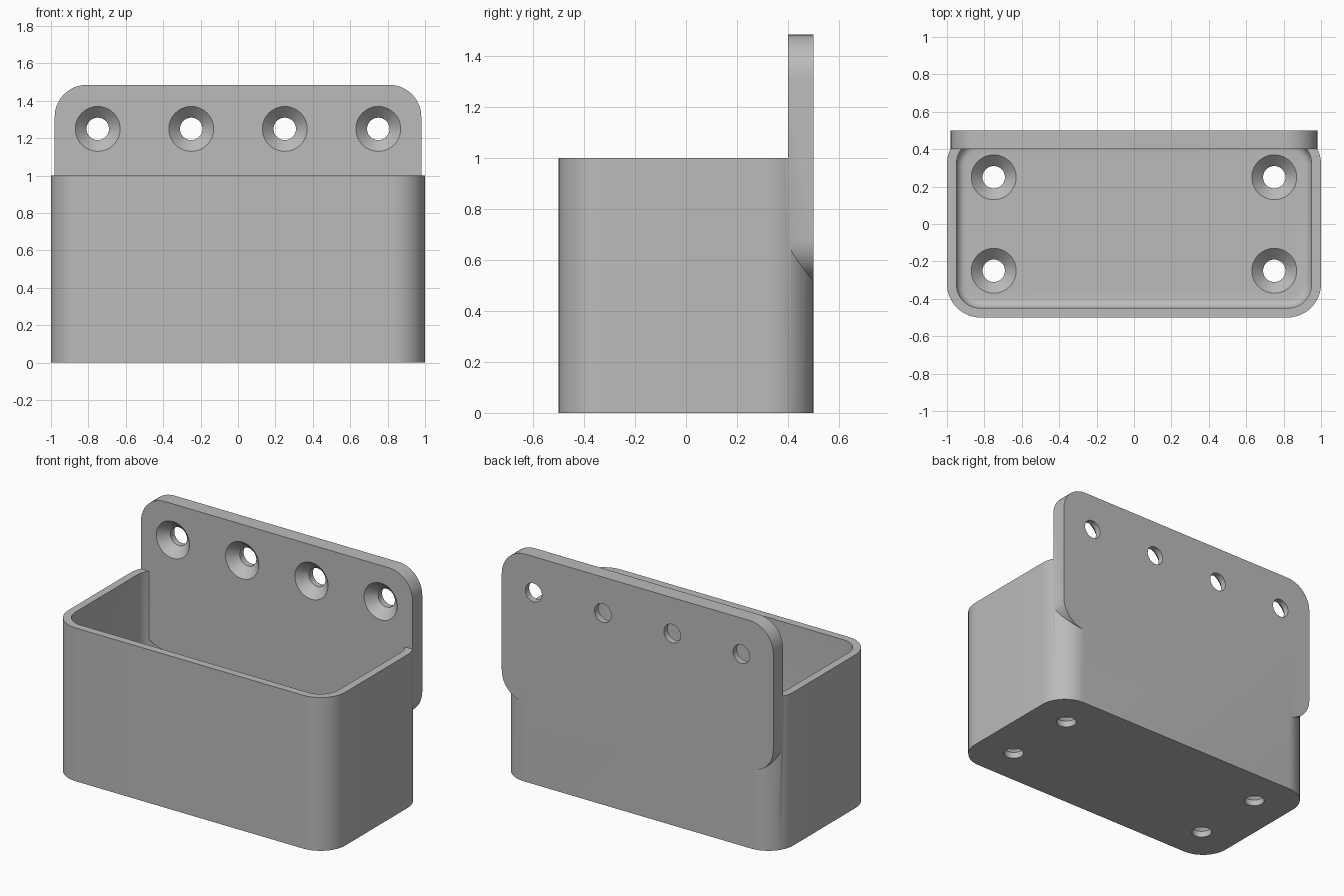
import bpy, bmesh, math
from mathutils import Matrix, Vector

cube = bpy.data.objects.get("Cube")
if cube:
    bpy.data.objects.remove(cube, do_unlink=True)

grey = bpy.data.materials.new("plain_grey")
grey.use_nodes = True
grey.diffuse_color = (0.5, 0.5, 0.5, 1)
grey.node_tree.nodes["Principled BSDF"].inputs["Base Color"].default_value = grey.diffuse_color


def finish(name, bm):
    bmesh.ops.recalc_face_normals(bm, faces=bm.faces)
    mesh = bpy.data.meshes.new(name)
    bm.to_mesh(mesh)
    bm.free()
    mesh.materials.append(grey)
    obj = bpy.data.objects.new(name, mesh)
    bpy.context.collection.objects.link(obj)
    return obj


def rounded_slab(name, width, depth, radius, height, matrix, fillet=0):
    """Rounded rectangle extruded along its own z, with an optional bottom fillet."""
    bm = bmesh.new()
    ring = []
    steps = 12
    for k, (sx, sy) in enumerate(((1, 1), (-1, 1), (-1, -1), (1, -1))):
        for i in range(steps + 1):
            a = math.pi / 2 * (k + i / steps)
            ring.append(bm.verts.new((sx * (width / 2 - radius) + radius * math.cos(a),
                                      sy * (depth / 2 - radius) + radius * math.sin(a), 0)))
    base = bm.faces.new(ring)
    top = bmesh.ops.extrude_face_region(bm, geom=[base], use_keep_orig=True)
    bmesh.ops.translate(bm, vec=(0, 0, height),
                        verts=[v for v in top["geom"] if isinstance(v, bmesh.types.BMVert)])
    if fillet:
        edges = [e for e in bm.edges if all(v.co.z < 1e-5 for v in e.verts)]
        bmesh.ops.recalc_face_normals(bm, faces=bm.faces)
        bmesh.ops.bevel(bm, geom=edges, offset=fillet, segments=6, profile=0.5, affect='EDGES')
    bm.transform(matrix)
    return finish(name, bm)


def screw_cutter(name, matrix):
    """Countersunk screw hole: local z = 0 is the open face, -z goes into it."""
    bm = bmesh.new()
    profile = ((0.06, -0.2), (0.06, -0.06), (0.12, 0), (0.12, 0.02))
    sides = 40
    rings = [[bm.verts.new((r * math.cos(math.tau * i / sides), r * math.sin(math.tau * i / sides), z))
              for i in range(sides)] for r, z in profile]
    for low, high in zip(rings, rings[1:]):
        for i in range(sides):
            j = (i + 1) % sides
            bm.faces.new((low[i], low[j], high[j], high[i]))
    bm.faces.new(rings[0])
    bm.faces.new(rings[-1])
    bm.transform(matrix)
    return finish(name, bm)


def combine(target, other, operation):
    mod = target.modifiers.new(operation.lower(), 'BOOLEAN')
    mod.operation = operation
    mod.solver = 'EXACT'
    mod.object = other
    bpy.context.view_layer.objects.active = target
    bpy.ops.object.modifier_apply(modifier=mod.name)
    bpy.data.objects.remove(other, do_unlink=True)


floor = 0.1
upright = Matrix.Rotation(math.pi / 2, 4, 'X')  # local z becomes -y

# Open box with a filleted inside
box = rounded_slab("wall_box", 2, 1, 0.18, 1, Matrix())
cavity = rounded_slab("cavity_cutter", 1.9, 0.9, 0.13, 1.2,
                      Matrix.Translation((0, 0, floor)), fillet=0.05)
combine(box, cavity, 'DIFFERENCE')

# Mounting plate merged into the back wall
plate = rounded_slab("mounting_plate", 1.96, 0.97, 0.17, 0.1,
                     Matrix.Translation((0, 0.5, 1)) @ upright)
combine(box, plate, 'UNION')

# Screw holes: four in the plate, four in the floor
for x in (-0.75, -0.25, 0.25, 0.75):
    combine(box, screw_cutter("plate_hole_cutter", Matrix.Translation((x, 0.4, 1.25)) @ upright),
            'DIFFERENCE')
for x in (-0.75, 0.75):
    for y in (-0.25, 0.25):
        combine(box, screw_cutter("floor_hole_cutter", Matrix.Translation((x, y, floor))),
                'DIFFERENCE')

# Smooth rounded corners, sharp rims
bpy.ops.object.select_all(action='DESELECT')
box.select_set(True)
bpy.context.view_layer.objects.active = box
bpy.ops.object.shade_smooth_by_angle(angle=math.radians(30))
